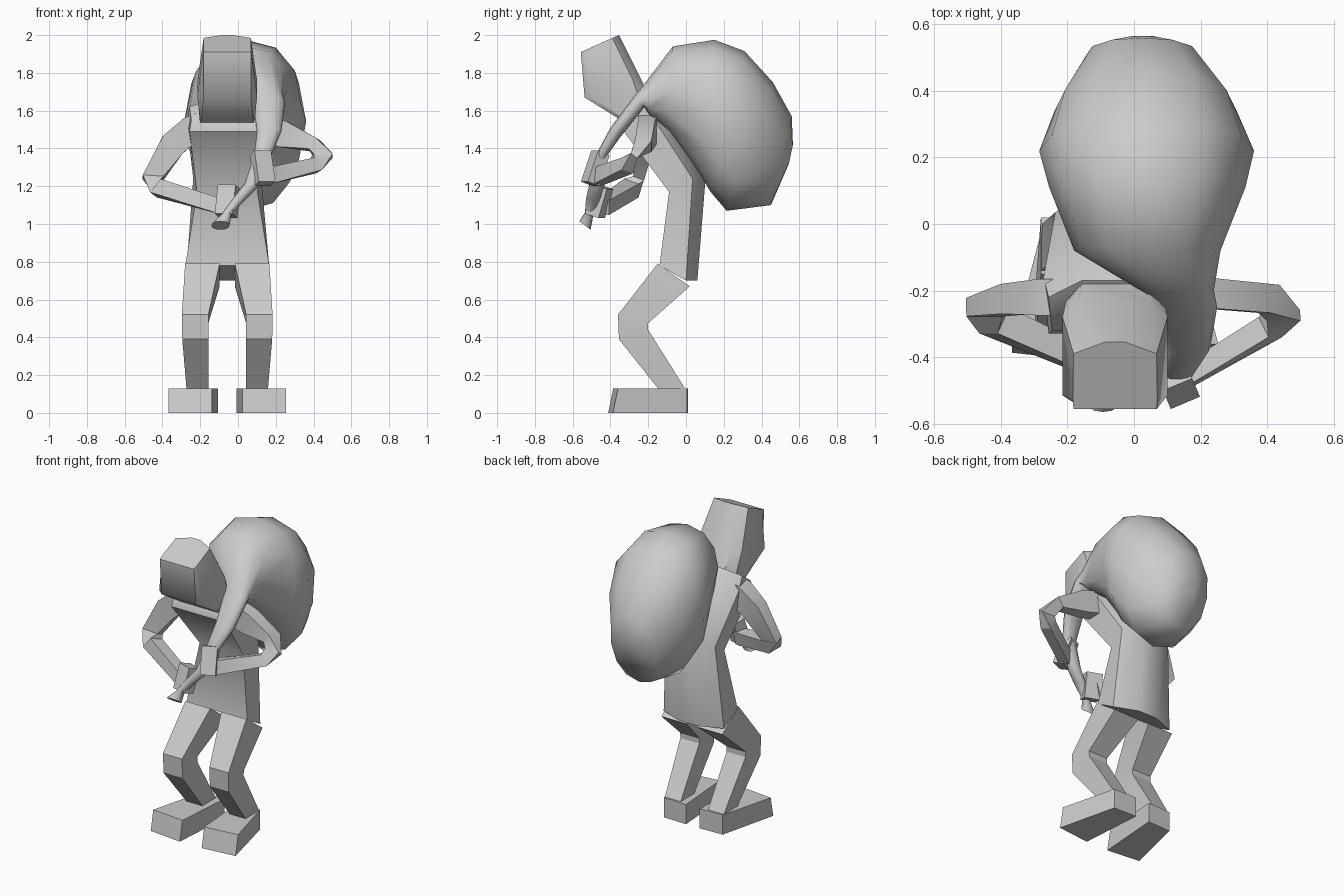
import bpy, bmesh, math
from mathutils import Vector, Matrix

if "Cube" in bpy.data.objects:
    bpy.data.objects.remove(bpy.data.objects["Cube"])

CX = -0.057  # body centre line

grey = bpy.data.materials.new("plain_grey")
grey.diffuse_color = (0.6, 0.6, 0.6, 1)
grey.use_nodes = True
grey.node_tree.nodes["Principled BSDF"].inputs["Base Color"].default_value = grey.diffuse_color


def loft(name, rings, angle=30):
    """Skin a list of equal-length vertex rings and cap both ends."""
    bm = bmesh.new()
    vs = [[bm.verts.new(p) for p in r] for r in rings]
    n = len(vs[0])
    for a, b in zip(vs, vs[1:]):
        for i in range(n):
            j = (i + 1) % n
            bm.faces.new((a[i], a[j], b[j], b[i]))
    bm.faces.new(vs[0])
    bm.faces.new(vs[-1])
    bmesh.ops.recalc_face_normals(bm, faces=bm.faces)
    me = bpy.data.meshes.new(name)
    bm.to_mesh(me)
    bm.free()
    me.materials.append(grey)
    ob = bpy.data.objects.new(name, me)
    bpy.context.collection.objects.link(ob)
    bpy.ops.object.select_all(action='DESELECT')
    ob.select_set(True)
    bpy.context.view_layer.objects.active = ob
    bpy.ops.object.shade_smooth_by_angle(angle=math.radians(angle))
    return ob


def oval(x, rx, a, b, n=12):
    """Slightly boxy ring from a to b in the side plane, rx wide each way."""
    def soft(v):
        return math.copysign(abs(v) ** 0.88, v) if abs(v) > 1e-6 else 0
    c = Vector((x, (a[0] + b[0]) / 2, (a[1] + b[1]) / 2))
    u = Vector((0, (a[0] - b[0]) / 2, (a[1] - b[1]) / 2))
    return [c + u * soft(math.cos(t)) + Vector((rx * soft(math.sin(t)), 0, 0))
            for t in (2 * math.pi * i / n for i in range(n))]


def limb(name, path):
    """Square tube along points (x, y, z, half height, half depth)."""
    pts = [Vector(p[:3]) for p in path]
    rings = []
    for i, p in enumerate(pts):
        t = Vector()
        if i > 0:
            t += (p - pts[i - 1]).normalized()
        if i < len(pts) - 1:
            t += (pts[i + 1] - p).normalized()
        t.normalize()
        d = Vector((0, 1, 0))
        d = (d - t * d.dot(t)).normalized()
        h = t.cross(d) * path[i][3]
        d = d * path[i][4]
        rings.append([p + h + d, p + h - d, p - h - d, p - h + d])
    return loft(name, rings)


def box(name, centre, size, rot):
    m = Matrix.Translation(centre) @ Matrix.Rotation(rot[1], 4, 'Z') \
        @ Matrix.Rotation(rot[0], 4, 'X')
    sx, sy, sz = (s / 2 for s in size)
    return loft(name, [[m @ Vector((x * sx, y * sy, z * sz))
                        for x, y in ((-1, -1), (1, -1), (1, 1), (-1, 1))]
                       for z in (-1, 1)])


def mirrored_ring(*half):
    """Closed ring from (half width, y, z) points listed front to back."""
    return [(CX + w, y, z) for w, y, z in half] + \
           [(CX - w, y, z) for w, y, z in half[::-1]]


# torso, bent forward above the waist
loft("torso", [
    mirrored_ring((0.222, -0.14, 0.78), (0.22, 0.0, 0.70), (0.07, 0.06, 0.70)),
    mirrored_ring((0.16, -0.09, 1.17), (0.18, 0.035, 1.24), (0.07, 0.105, 1.26)),
    mirrored_ring((0.20, -0.33, 1.49), (0.215, -0.16, 1.54), (0.10, -0.07, 1.57)),
    mirrored_ring((0.19, -0.32, 1.55), (0.20, -0.22, 1.62), (0.10, -0.17, 1.66)),
], 45)

# head, with a soft jaw line across the face
head = loft("head", [
    mirrored_ring((0.125, -0.557, 1.91), (0.127, -0.53, 1.922),
                  (0.125, -0.39, 1.985), (0.03, -0.355, 2.0)),
    mirrored_ring((0.125, -0.537, 1.67), (0.158, -0.515, 1.68),
                  (0.158, -0.28, 1.76), (0.11, -0.235, 1.76)),
    mirrored_ring((0.14, -0.32, 1.535), (0.145, -0.30, 1.54),
                  (0.145, -0.22, 1.58), (0.10, -0.17, 1.63)),
], 40)
for e in head.data.edges:
    if all(abs(head.data.vertices[v].co.z - 1.67) < 0.005 for v in e.vertices):
        e.use_edge_sharp = False

# legs and feet, one per side
for s, side in ((-1, "left"), (1, "right")):
    def leg_ring(inner, outer, f, b):
        i, o = CX + s * inner, CX + s * outer
        return [(i, *f), (o, *f), (o, *b), (i, *b)]
    loft(side + "_leg", [
        leg_ring(0.04, 0.223, (-0.15, 0.79), (0.02, 0.67)),
        leg_ring(0.10, 0.24, (-0.36, 0.52), (-0.2, 0.475)),
        leg_ring(0.10, 0.238, (-0.355, 0.39), (-0.2, 0.44)),
        leg_ring(0.10, 0.215, (-0.14, 0.12), (0.0, 0.12)),
    ])
    plan = [(0.08, -0.385), (0.31, -0.36), (0.215, 0.005), (0.05, 0.01)]
    loft(side + "_foot", [
        [(CX + s * x, y - (toe if y < -0.2 else 0), z) for x, y in plan]
        for z, toe in ((0, 0.027), (0.13, 0))])

# arms, bent differently to grip the sack neck
limb("left_arm", [
    (-0.20, -0.22, 1.52, 0.07, 0.055), (-0.25, -0.22, 1.50, 0.07, 0.055),
    (-0.345, -0.225, 1.42, 0.07, 0.045), (-0.45, -0.25, 1.245, 0.055, 0.03),
    (-0.42, -0.29, 1.19, 0.045, 0.045), (-0.08, -0.44, 1.09, 0.04, 0.035)])
limb("right_arm", [
    (0.10, -0.20, 1.51, 0.075, 0.05), (0.24, -0.21, 1.475, 0.07, 0.045),
    (0.405, -0.225, 1.42, 0.035, 0.045), (0.45, -0.275, 1.362, 0.05, 0.02),
    (0.41, -0.31, 1.31, 0.038, 0.035), (0.14, -0.47, 1.25, 0.045, 0.03)])
box("left_hand", (-0.055, -0.46, 1.12), (0.10, 0.08, 0.16), (-0.3, -0.35))
box("right_hand", (0.13, -0.48, 1.295), (0.095, 0.07, 0.175), (-0.35, 0.4))

# sack, from the flared mouth through the twisted neck to the round bottom
loft("sack", [
    oval(-0.093, 0.048, (-0.505, 0.97), (-0.565, 1.015)),
    oval(-0.06, 0.025, (-0.492, 1.04), (-0.535, 1.06)),
    oval(0.0, 0.035, (-0.46, 1.12), (-0.53, 1.13)),
    oval(0.08, 0.045, (-0.43, 1.21), (-0.51, 1.22)),
    oval(0.13, 0.045, (-0.42, 1.36), (-0.48, 1.36)),
    oval(0.165, 0.065, (-0.34, 1.47), (-0.40, 1.51)),
    oval(0.165, 0.085, (-0.22, 1.62), (-0.28, 1.67)),
    oval(0.13, 0.11, (-0.19, 1.57), (-0.21, 1.755)),
    oval(0.04, 0.22, (-0.09, 1.48), (-0.07, 1.94)),
    oval(0.04, 0.295, (0.07, 1.27), (0.15, 1.975)),
    oval(0.038, 0.323, (0.13, 1.17), (0.31, 1.915)),
    oval(0.035, 0.275, (0.215, 1.07), (0.46, 1.75)),
    oval(0.025, 0.17, (0.45, 1.10), (0.56, 1.57)),
    oval(0.025, 0.06, (0.545, 1.32), (0.566, 1.42)),
], 60)
